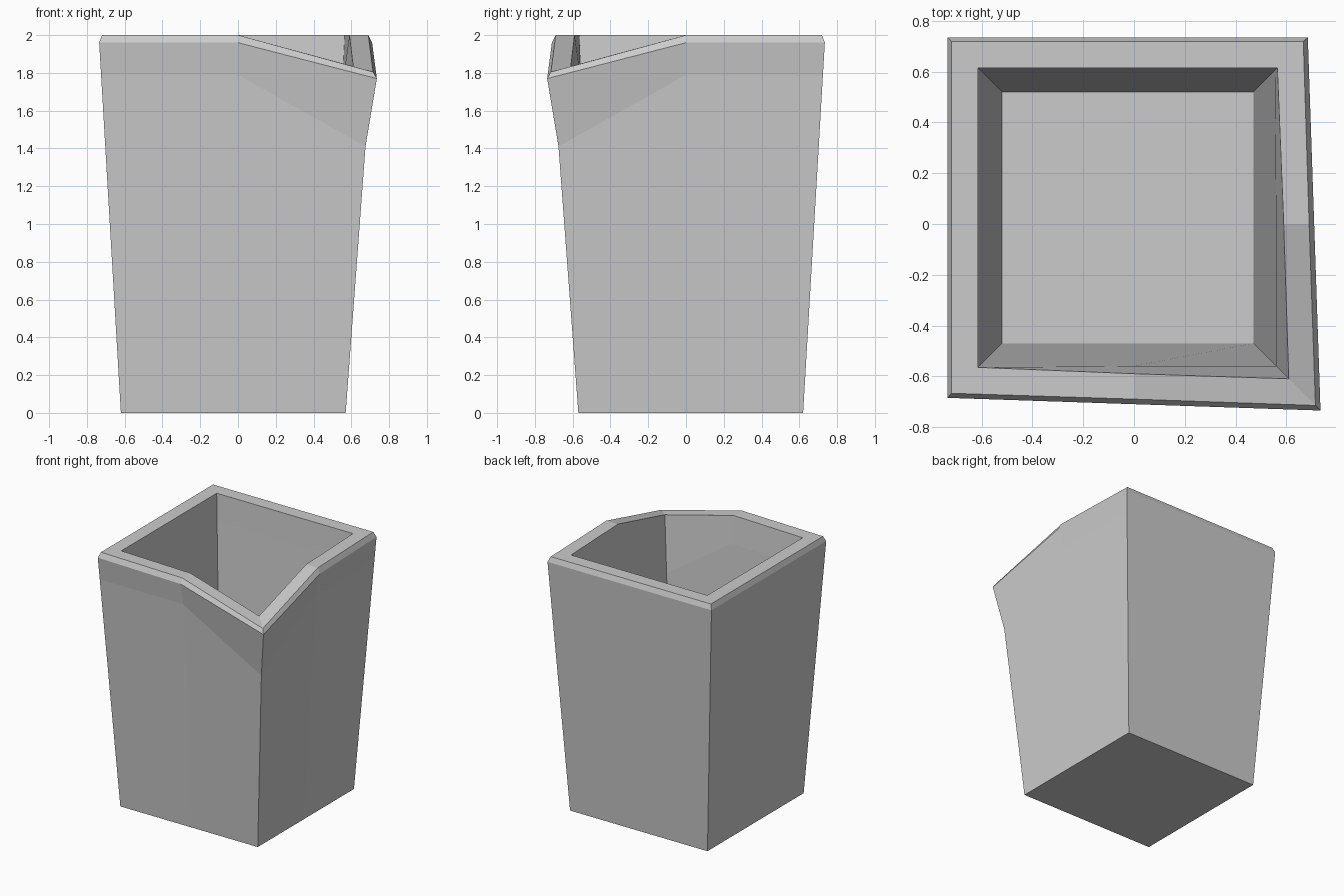
import bpy, bmesh

if "Cube" in bpy.data.objects:
    bpy.data.objects.remove(bpy.data.objects["Cube"])


def ring(bm, a, b, mid, c, z, zc):
    """Six-point loop mirrored across the diagonal; the front-right corner dips to zc."""
    pts = [(-a, a, z), (-a, -b, z), (0, -mid, z),
           (c, -c, zc), (mid, 0, z), (b, a, z)]
    return [bm.verts.new(p) for p in pts]


# Loops from the base, up the outside, over the rim and down the inside
profile = [
    (0.62, 0.57, 0.57, 0.57, 0.0, 0.0),       # base
    (0.725, 0.675, 0.68, 0.675, 1.79, 1.41),  # start of the spout
    (0.735, 0.685, 0.71, 0.735, 1.96, 1.77),  # lower edge of rim bevel
    (0.72, 0.667, 0.69, 0.715, 2.0, 1.805),   # upper edge of rim bevel
    (0.615, 0.565, 0.59, 0.61, 2.0, 1.835),   # inner rim
    (0.605, 0.555, 0.56, 0.56, 1.79, 1.41),   # inner spout
    (0.52, 0.47, 0.47, 0.47, 0.2, 0.2),       # inner floor
]

bm = bmesh.new()
loops = [ring(bm, *p) for p in profile]
for lo, hi in zip(loops, loops[1:]):
    for i in range(6):
        j = (i + 1) % 6
        bm.faces.new((lo[i], lo[j], hi[j], hi[i]))

# Underside and inside floor
bm.faces.new(loops[0][::-1])
bm.faces.new(loops[-1])
bmesh.ops.recalc_face_normals(bm, faces=bm.faces)

mesh = bpy.data.meshes.new("square_cup")
bm.to_mesh(mesh)
bm.free()
cup = bpy.data.objects.new("square_cup", mesh)
bpy.context.collection.objects.link(cup)
